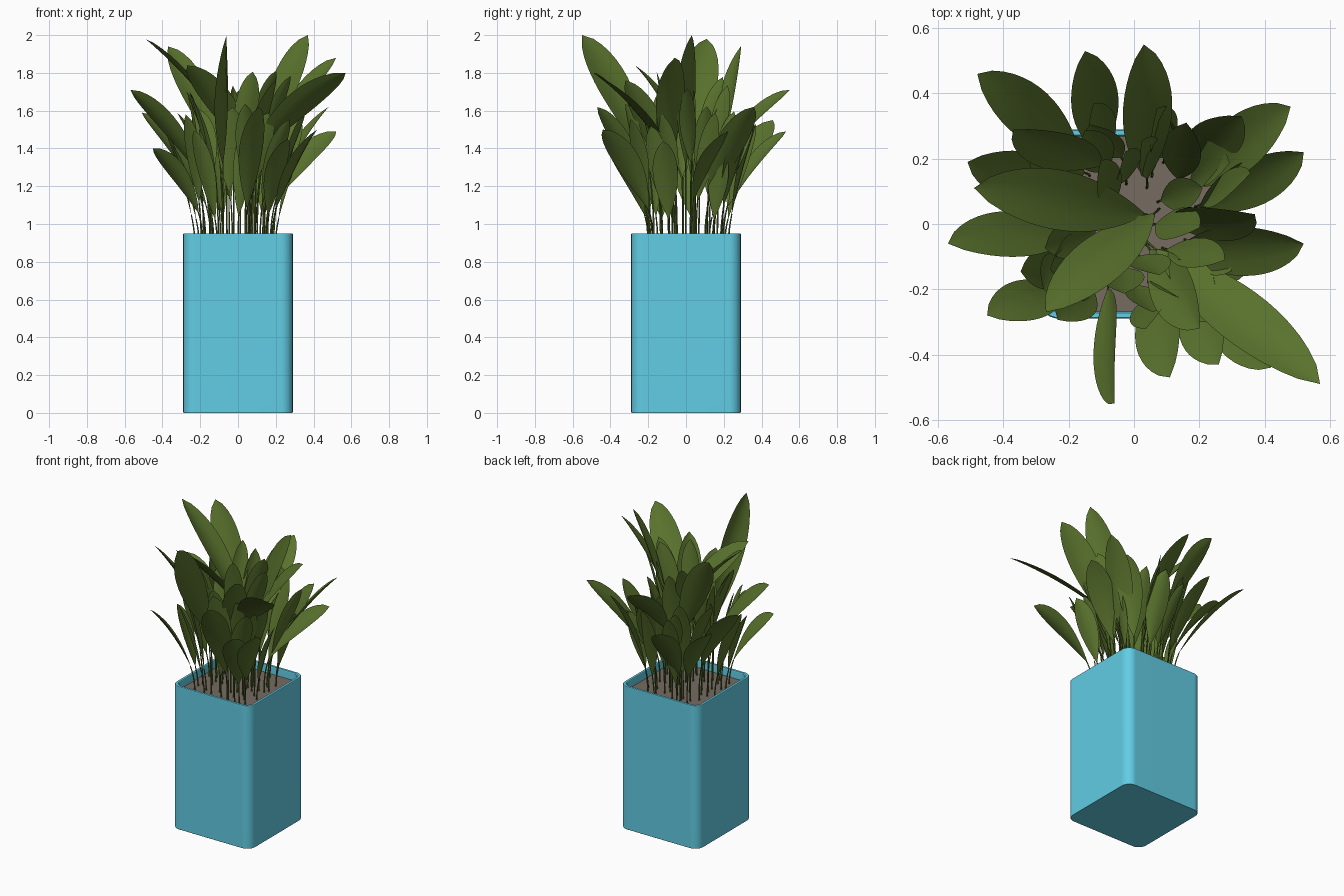
import bpy, bmesh, math, random
from mathutils import Vector, Matrix

if "Cube" in bpy.data.objects:
    bpy.data.objects.remove(bpy.data.objects["Cube"])

random.seed(11)


def material(name, rgb):
    m = bpy.data.materials.new(name)
    m.diffuse_color = (*rgb, 1)
    m.use_nodes = True
    m.node_tree.nodes["Principled BSDF"].inputs["Base Color"].default_value = m.diffuse_color
    return m


BLUE = material("pot_blue", (0.122, 0.61, 0.78))
SOIL = material("soil_brown", (0.18, 0.145, 0.12))
GREEN = material("leaf_green", (0.10, 0.168, 0.026))


def finish(bm, name, mat, angle=40):
    me = bpy.data.meshes.new(name)
    bm.to_mesh(me)
    bm.free()
    ob = bpy.data.objects.new(name, me)
    bpy.context.collection.objects.link(ob)
    me.materials.append(mat)
    bpy.ops.object.select_all(action='DESELECT')
    ob.select_set(True)
    bpy.context.view_layer.objects.active = ob
    bpy.ops.object.shade_smooth_by_angle(angle=math.radians(angle))
    return ob


def ring(bm, half, radius, z, seg=7):
    """Rounded square outline."""
    out = []
    for q in range(4):
        mid = math.radians(45 + 90 * q)
        cx = math.copysign(half - radius, math.cos(mid))
        cy = math.copysign(half - radius, math.sin(mid))
        for i in range(seg + 1):
            a = math.pi / 2 * (q + i / seg)
            out.append(bm.verts.new((cx + radius * math.cos(a), cy + radius * math.sin(a), z)))
    return out


def bridge(bm, a, b):
    n = len(a)
    for i in range(n):
        bm.faces.new((a[i], a[(i + 1) % n], b[(i + 1) % n], b[i]))


# Pot: outer wall, rim and inner wall
bm = bmesh.new()
profile = [(.287, .057, 0), (.29, .06, .004), (.29, .06, .946), (.287, .057, .95),
           (.272, .045, .95), (.268, .043, .945), (.268, .043, .87)]
rings = [ring(bm, *p) for p in profile]
for a, b in zip(rings, rings[1:]):
    bridge(bm, a, b)
bm.faces.new(list(reversed(rings[0])))
pot = finish(bm, "pot", BLUE)
pot.modifiers.new("flat_walls", 'WEIGHTED_NORMAL').keep_sharp = True

# Soil
bm = bmesh.new()
bm.faces.new(ring(bm, .269, .044, .90))
finish(bm, "soil", SOIL)

leaf_bm, stem_bm = bmesh.new(), bmesh.new()


def curve(a, c, b, t):
    return a * (1 - t) ** 2 + c * 2 * t * (1 - t) + b * t * t


def add_stem(foot, ctrl, top, r0=.005, r1=.0035):
    prev = None
    for i in range(7):
        t = i / 6
        p, r = curve(foot, ctrl, top, t), r0 + (r1 - r0) * t
        loop = [stem_bm.verts.new(p + Vector((r * math.cos(k * math.tau / 5),
                                              r * math.sin(k * math.tau / 5), 0))) for k in range(5)]
        if prev:
            bridge(stem_bm, prev, loop)
        prev = loop


def add_blade(start, ctrl, tip, width, roll, n=14):
    rows = []
    for i in range(n + 1):
        t = i / n
        p = curve(start, ctrl, tip, t)
        tan = ((ctrl - start) * (1 - t) + (tip - ctrl) * t).normalized()
        side = Vector((-tan.y, tan.x, 0)).normalized()
        side = Matrix.Rotation(roll * (0.7 + 0.3 * t), 3, tan) @ side
        up = tan.cross(side)
        if up.z < 0:
            up = -up
        w = width / 2 * (t + .015) * (1 - t) ** .75 / .298
        rows.append([leaf_bm.verts.new(p + side * w * s + up * w * .22 * abs(s) ** 1.5)
                     for s in (-1, -.5, 0, .5, 1)])
    for a, b in zip(rows, rows[1:]):
        for j in range(4):
            leaf_bm.faces.new((a[j], a[j + 1], b[j + 1], b[j]))


def add_leaf(tip, start, width, roll, bulge=.06):
    out = Vector((tip.x - start.x, tip.y - start.y, 0))
    foot = Vector((max(-.24, min(.24, start.x * .95 - out.x * .05)),
                   max(-.24, min(.24, start.y * .95 - out.y * .05)), .89))
    mid = (foot + start) / 2
    add_stem(foot, mid - out * .06, start)
    ctrl = (start + tip) / 2 + Vector((0, 0, bulge)) - out * .05
    add_blade(start, ctrl, tip, width, roll)


# Main leaves: tip x, y, z, blade start x, y, rise, roll in degrees
MAIN = [
    (.57, -.49, 1.80, .07, -.08, .45, -28), (-.06, -.55, 2.0, -.08, -.20, .68, 75),
    (-.57, -.06, 1.71, -.18, -.02, .48, 35), (-.49, .11, 1.98, .03, .03, .6, 12),
    (.37, .03, 2.0, .12, .0, .68, 55), (-.27, -.27, 1.84, .06, .03, .48, 28),
    (-.48, .46, 1.55, -.17, .22, .45, 15), (-.15, .53, 1.49, -.1, .22, .4, 20),
    (.03, .55, 1.71, .04, .14, .42, 25), (.33, .33, 1.55, .17, .2, .45, 20),
    (.48, .36, 1.62, .17, .12, .5, -18), (.52, .22, 1.49, .2, .04, .36, 25),
    (.52, -.06, 1.88, .13, -.09, .55, 30), (.20, -.32, 1.76, .05, -.08, .55, 30),
    (.11, -.47, 1.62, .05, -.2, .53, 30), (.42, -.44, 1.5, .2, -.2, .42, 25),
    (-.45, -.28, 1.40, -.21, -.2, .34, 28), (-.51, .19, 1.59, -.2, .12, .44, -20),
    (-.37, .29, 1.94, -.1, .18, .58, -45), (.26, -.43, 1.45, .16, -.22, .4, 20)]
for x, y, z, sx, sy, rise, roll in MAIN:
    length = math.dist((x, y), (sx, sy)) + rise
    add_leaf(Vector((x, y, z)), Vector((sx, sy, z - rise)),
             .095 + .075 * length, math.radians(roll))

# Smaller filler leaves spread round the clump, the outer ones lower
N = 34
for i in range(N):
    a = i * 2.39996 + random.uniform(-.2, .2)
    f = (i + .5) / N
    r = .04 + .22 * math.sqrt(f)
    reach = random.uniform(.08, .18)
    z = random.uniform(1.36, 1.55) + .28 * (1 - f)
    b = a + random.uniform(-.7, .7)
    start = Vector((r * math.cos(a), r * math.sin(a), max(1.03, z - random.uniform(.38, .52))))
    tip = Vector((start.x + reach * math.cos(b), start.y + reach * math.sin(b), z))
    add_leaf(tip, start, random.uniform(.095, .135), math.radians(random.uniform(-60, 60)), .03)

finish(leaf_bm, "leaves", GREEN, 60)
finish(stem_bm, "stems", GREEN, 80)
